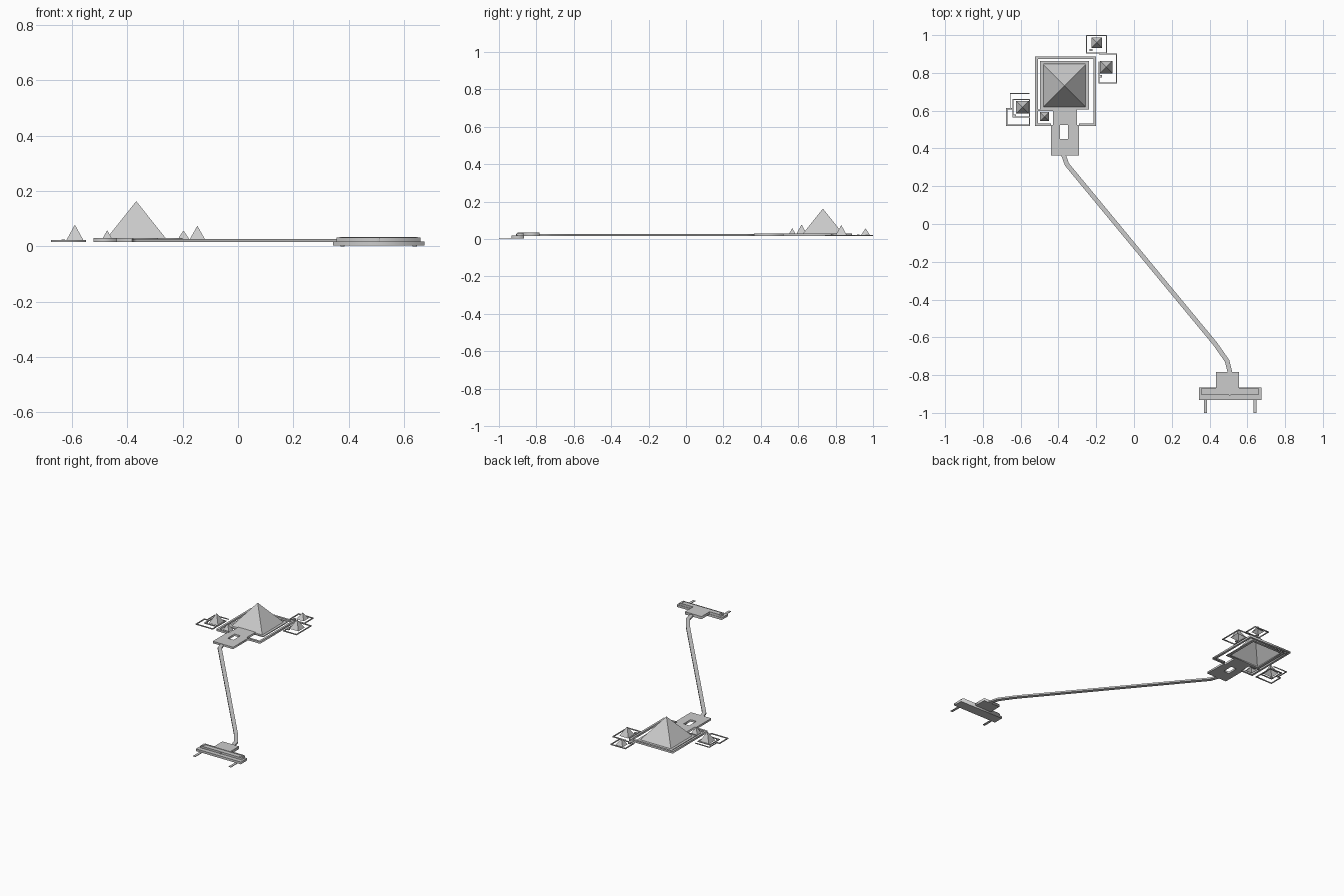
import bpy
import bmesh
from mathutils import Vector

if "Cube" in bpy.data.objects:
    bpy.data.objects.remove(bpy.data.objects["Cube"])


def rect(x0, x1, y0, y1):
    return [(x0, y0), (x1, y0), (x1, y1), (x0, y1)]


def ring(x0, x1, y0, y1, t):
    return [rect(x0, x1, y0, y1), rect(x0 + t, x1 - t, y0 + t, y1 - t)]


def strip(pts, w):
    """Mitred outline of a band of width w along an open path."""
    p = [Vector(q) for q in pts]
    left, right = [], []
    for i, q in enumerate(p):
        a = (q - p[i - 1]).normalized() if i > 0 else (p[1] - q).normalized()
        b = (p[i + 1] - q).normalized() if i < len(p) - 1 else a
        na, nb = Vector((-a.y, a.x)), Vector((-b.y, b.x))
        m = (na + nb).normalized()
        m *= w / 2 / m.dot(na)
        left.append(q + m)
        right.append(q - m)
    return left + right[::-1]


def slab(name, outlines, z0, z1):
    """Flat block from outlines; inner outlines become openings."""
    cu = bpy.data.curves.new(name, 'CURVE')
    cu.dimensions = '2D'
    cu.fill_mode = 'BOTH'
    cu.extrude = (z1 - z0) / 2
    for pts in outlines:
        s = cu.splines.new('POLY')
        s.points.add(len(pts) - 1)
        for sp, q in zip(s.points, pts):
            sp.co = (q[0], q[1], 0, 1)
        s.use_cyclic_u = True
    ob = bpy.data.objects.new(name, cu)
    ob.location.z = (z0 + z1) / 2
    bpy.context.collection.objects.link(ob)
    bpy.ops.object.select_all(action='DESELECT')
    ob.select_set(True)
    bpy.context.view_layer.objects.active = ob
    bpy.ops.object.convert(target='MESH')
    return ob


def pyramid(name, x, y, half, z0, z1):
    """Four sloping faces, open underneath."""
    bm = bmesh.new()
    base = [bm.verts.new((x + sx * half, y + sy * half, z0))
            for sx, sy in ((-1, -1), (1, -1), (1, 1), (-1, 1))]
    top = bm.verts.new((x, y, z1))
    for i in range(4):
        bm.faces.new((base[i], base[(i + 1) % 4], top))
    me = bpy.data.meshes.new(name)
    bm.to_mesh(me)
    bm.free()
    bpy.context.collection.objects.link(bpy.data.objects.new(name, me))


G = 0.016   # plateau level

# Pyramids
pyramid("main_pyramid", -0.368, 0.732, 0.113, 0.021, 0.163)
pyramid("west_pyramid", -0.59, 0.618, 0.034, G, 0.078)
pyramid("satellite_pyramid", -0.473, 0.568, 0.024, G, 0.058)
pyramid("north_pyramid", -0.197, 0.96, 0.027, G, 0.057)
pyramid("east_pyramid", -0.147, 0.83, 0.033, G, 0.074)

# Paved ring and enclosure wall around the main pyramid
slab("pyramid_paving", ring(-0.497, -0.239, 0.606, 0.864, 0.017), G, 0.022)
slab("main_enclosure_wall", [strip([
    (-0.44, 0.526), (-0.516, 0.526), (-0.516, 0.88),
    (-0.208, 0.88), (-0.208, 0.526), (-0.29, 0.526)], 0.014)], G, 0.029)
slab("satellite_wall", [strip([(-0.509, 0.602), (-0.43, 0.602)], 0.006)], G, 0.024)

# Upper temple with its open court
slab("upper_temple", [
    [(-0.44, 0.363), (-0.29, 0.363), (-0.29, 0.523), (-0.303, 0.523),
     (-0.303, 0.617), (-0.43, 0.617), (-0.43, 0.523), (-0.44, 0.523)],
    rect(-0.391, -0.349, 0.45, 0.523)], G, 0.029)

# Walls around the small pyramids
T = 0.006
slab("north_enclosure", ring(-0.254, -0.143, 0.903, 1.0, T), G, 0.022)
slab("east_enclosure", [strip([
    (-0.185, 0.90), (-0.093, 0.90), (-0.093, 0.747),
    (-0.186, 0.747), (-0.186, 0.86)], T)], G, 0.022)
slab("west_inner_enclosure", ring(-0.643, -0.55, 0.563, 0.663, T), G, 0.022)
slab("west_outer_enclosure", [
    strip([(-0.646, 0.61), (-0.674, 0.61), (-0.674, 0.523),
           (-0.553, 0.523), (-0.553, 0.562)], T),
    strip([(-0.553, 0.691), (-0.655, 0.691), (-0.655, 0.613)], T * 0.6)], G, 0.022)

# Little chapels beside the small pyramids
for n, (x, y) in {"north": (-0.228, 0.921), "east": (-0.176, 0.782),
                  "west": (-0.632, 0.573)}.items():
    slab(n + "_chapel", [rect(x - 0.007, x + 0.007, y - 0.006, y + 0.006)], G, 0.024)

# Long causeway
slab("causeway", [strip([(-0.373, 0.365), (-0.355, 0.315), (0.43, -0.635),
                         (0.493, -0.725), (0.508, -0.785)], 0.024)], G, 0.027)

# Valley temple: quay, front hall with parapet and door, rear hall, landing ramps
slab("quay", [rect(0.344, 0.674, -0.933, -0.866)], 0.003, 0.018)
slab("front_hall", [rect(0.357, 0.66, -0.905, -0.868)], 0.018, 0.031)
slab("front_hall_parapet", [strip([
    (0.37, -0.90), (0.37, -0.872), (0.647, -0.872), (0.647, -0.90)], 0.008)],
    0.031, 0.034)
slab("front_door", [rect(0.504, 0.512, -0.908, -0.903)], 0.018, 0.028)
slab("rear_hall", [rect(0.434, 0.556, -0.868, -0.783)], G, 0.034)
slab("landing_ramps", [rect(0.37, 0.386, -1.0, -0.933),
                       rect(0.632, 0.648, -1.0, -0.933)], 0.0, 0.004)
